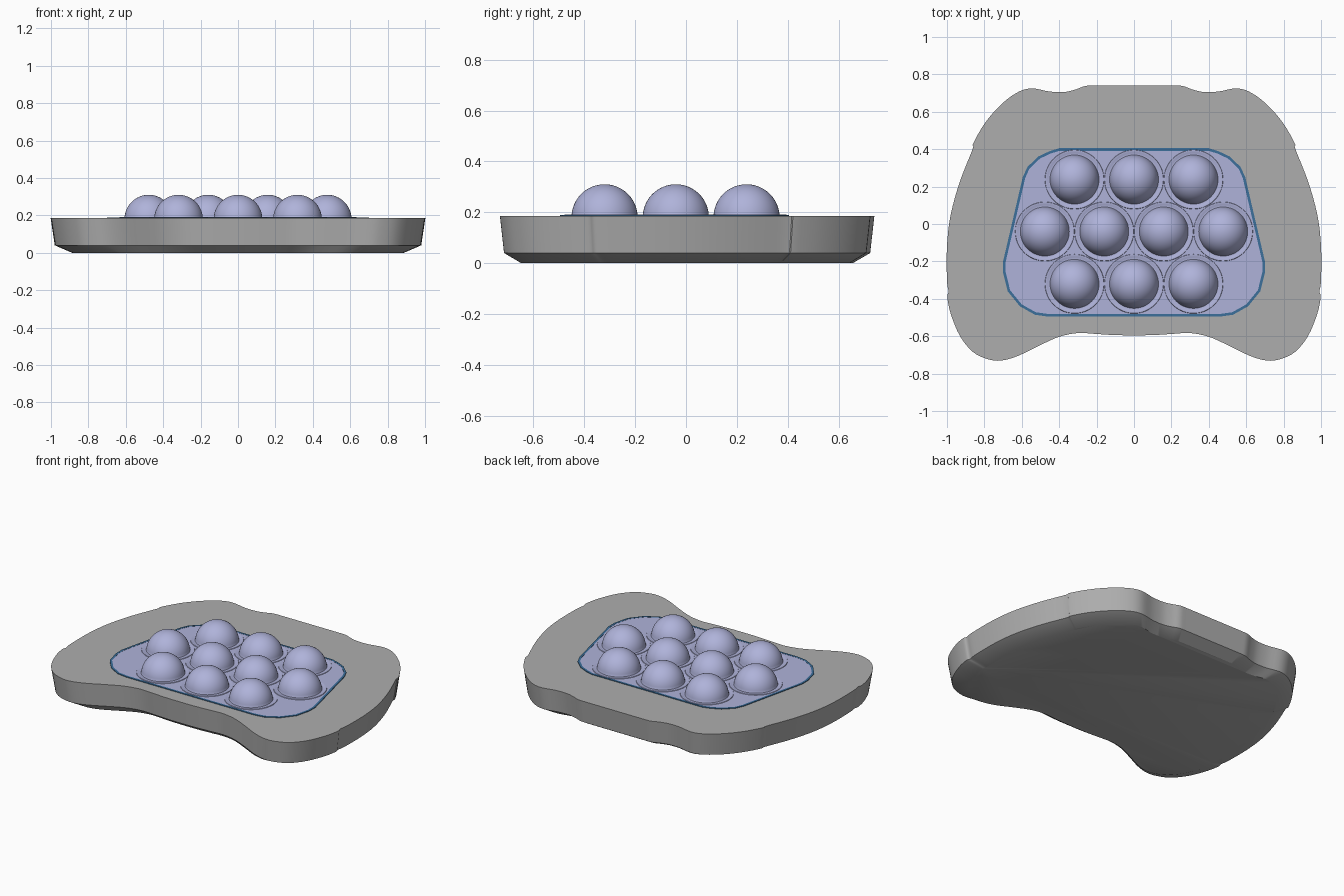
import bpy, bmesh, math

if "Cube" in bpy.data.objects:
    bpy.data.objects.remove(bpy.data.objects["Cube"])

def material(name, rgb):
    m = bpy.data.materials.new(name)
    m.diffuse_color = (*rgb, 1)
    m.use_nodes = True
    m.node_tree.nodes["Principled BSDF"].inputs["Base Color"].default_value = m.diffuse_color
    return m

GREY = material("soft grey", (0.42, 0.42, 0.42))
LAV = material("lavender", (0.43, 0.45, 0.70))
BLUE = material("trim blue", (0.045, 0.16, 0.33))

def finish(bm, name, mat, angle=30):
    bmesh.ops.recalc_face_normals(bm, faces=bm.faces)
    me = bpy.data.meshes.new(name)
    bm.to_mesh(me)
    bm.free()
    ob = bpy.data.objects.new(name, me)
    bpy.context.collection.objects.link(ob)
    me.materials.append(mat)
    bpy.ops.object.select_all(action='DESELECT')
    ob.select_set(True)
    bpy.context.view_layer.objects.active = ob
    bpy.ops.object.shade_smooth_by_angle(angle=math.radians(angle))
    return ob

def mirror(half):
    # right half runs from back centre to front centre
    return half + [(-x, y) for x, y in reversed(half[1:-1])]

def catmull(pts, n=4):
    out = []
    for i in range(len(pts)):
        a, b, c, d = (pts[(i + k) % len(pts)] for k in (-1, 0, 1, 2))
        for s in range(n):
            t = s / n
            out.append(tuple(0.5 * (2 * b[k] + (c[k] - a[k]) * t
                       + (2 * a[k] - 5 * b[k] + 4 * c[k] - d[k]) * t * t
                       + (3 * b[k] - a[k] - 3 * c[k] + d[k]) * t ** 3) for k in (0, 1)))
    return out

def loft(name, outline, levels, mat):
    bm = bmesh.new()
    rings = [[bm.verts.new((x * s, y * s, z)) for x, y in outline] for z, s in levels]
    n = len(outline)
    for r0, r1 in zip(rings, rings[1:]):
        for i in range(n):
            j = (i + 1) % n
            bm.faces.new((r0[i], r0[j], r1[j], r1[i]))
    bm.faces.new(rings[0][::-1])
    bm.faces.new(rings[-1])
    return finish(bm, name, mat)

# grey body with tapered wall and chamfered underside
body = mirror([(0, .74), (.2, .74), (.26, .738), (.31, .72), (.37, .706), (.45, .708), (.55, .725),
    (.63, .70), (.72, .63), (.80, .535), (.86, .43), (.863, .40), (.93, .23), (.98, .05),
    (1, -.12), (1, -.3), (.992, -.36), (.998, -.39), (.98, -.48), (.93, -.60), (.86, -.685),
    (.78, -.723), (.71, -.73), (.62, -.705), (.50, -.647), (.40, -.603), (.30, -.583),
    (.20, -.588), (.10, -.594), (0, -.595)])
loft("body", catmull(body), [(0, .885), (.04, .978), (.185, 1)], GREY)

# pad outline, shared by the trim line and the pad
pad = mirror([(0, .405), (.40, .405), (.45, .39), (.51, .362), (.57, .305), (.595, .25),
    (.70, -.20), (.70, -.26), (.675, -.36), (.61, -.44), (.53, -.485), (.46, -.495), (0, -.495)])

def inset(pts, d):
    out = []
    for i, (x, y) in enumerate(pts):
        (ax, ay), (bx, by) = pts[i - 1], pts[(i + 1) % len(pts)]
        l = math.hypot(bx - ax, by - ay)
        out.append((x + d * (by - ay) / l, y - d * (bx - ax) / l))
    return out

inner = inset(pad, -.014)
if max(x for x, y in inner) > max(x for x, y in pad):
    inner = inset(pad, .014)
loft("pad", inner, [(.183, 1), (.188, 1)], LAV)

# thin blue trim strip around the pad
bm = bmesh.new()
rings = [[bm.verts.new((x, y, z)) for x, y in o]
         for o, z in ((pad, .183), (pad, .189), (inner, .189), (inner, .183))]
for k in range(4):
    a, b = rings[k], rings[(k + 1) % 4]
    for i in range(len(pad)):
        j = (i + 1) % len(pad)
        bm.faces.new((a[i], a[j], b[j], b[i]))
finish(bm, "pad_trim", BLUE)

# popper bubbles: dome with a raised ring at its foot, turned round z
R, CZ, SEG = .13, .18, 48
profile = [(.159, .187), (.157, .191), (.147, .191), (.142, .1885), (.131, .1885)]
profile += [(R * math.cos(a), CZ + R * math.sin(a))
            for a in (math.radians(5 + 80 * k / 14) for k in range(15))]

def bubble(name, cx, cy):
    bm = bmesh.new()
    rings = [[bm.verts.new((cx + r * math.cos(2 * math.pi * i / SEG),
                            cy + r * math.sin(2 * math.pi * i / SEG), z))
              for i in range(SEG)] for r, z in profile]
    for a, b in zip(rings, rings[1:]):
        for i in range(SEG):
            j = (i + 1) % SEG
            bm.faces.new((a[i], a[j], b[j], b[i]))
    top = bm.verts.new((cx, cy, CZ + R))
    for i in range(SEG):
        bm.faces.new((rings[-1][i], rings[-1][(i + 1) % SEG], top))
    finish(bm, name, LAV)

for row, (y, count) in enumerate(((.238, 3), (-.04, 4), (-.32, 3))):
    for c in range(count):
        bubble(f"bubble_{row}_{c}", (c - (count - 1) / 2) * .318, y)
